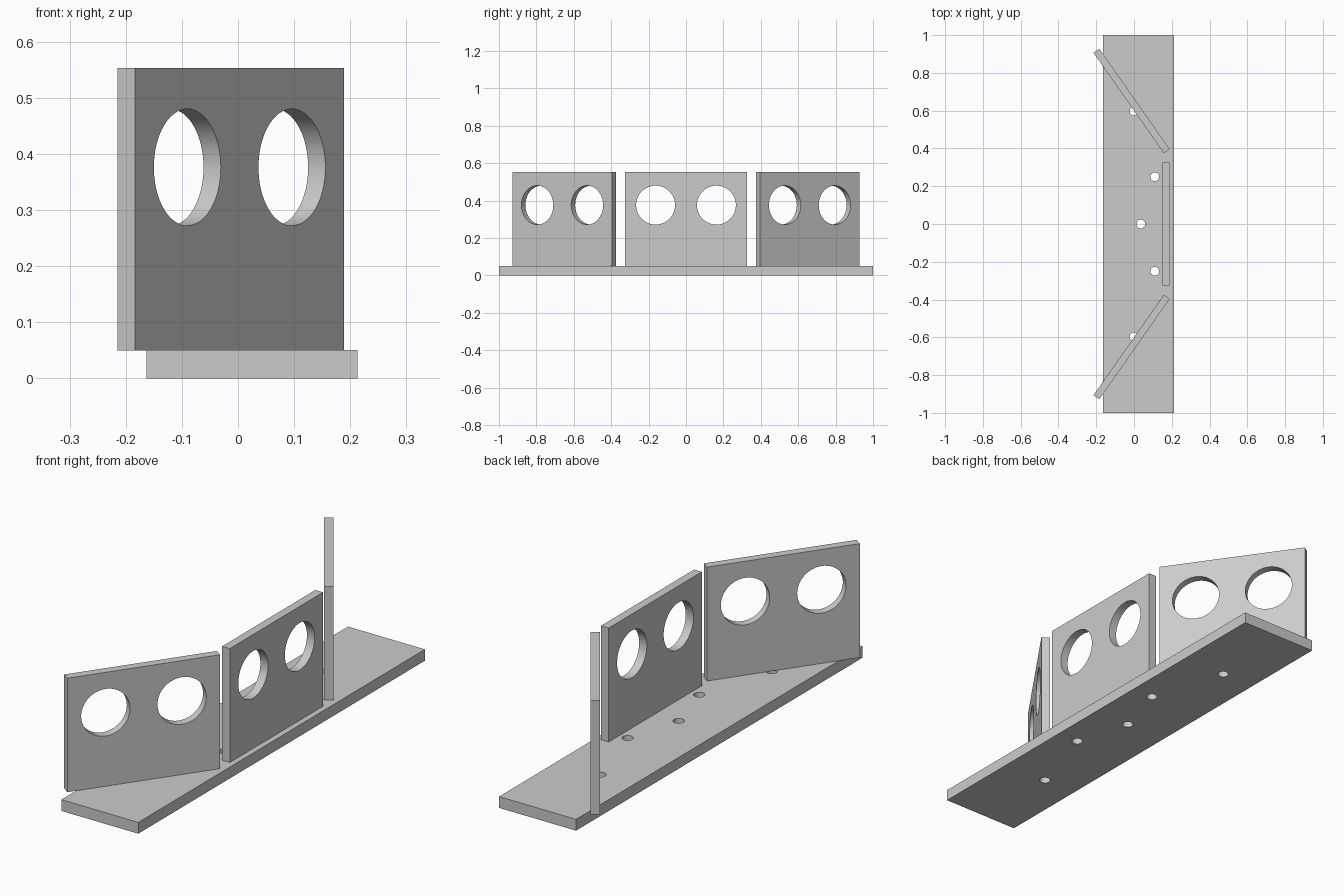
import bpy
import bmesh
from math import radians
from mathutils import Matrix, Vector

cube = bpy.data.objects.get("Cube")
if cube:
    bpy.data.objects.remove(cube, do_unlink=True)

grey = bpy.data.materials.new("light grey")
grey.use_nodes = True
colour = (0.6, 0.6, 0.6, 1)
grey.diffuse_color = colour
grey.node_tree.nodes["Principled BSDF"].inputs["Base Color"].default_value = colour


def make_object(name, bm):
    mesh = bpy.data.meshes.new(name)
    bm.to_mesh(mesh)
    bm.free()
    obj = bpy.data.objects.new(name, mesh)
    bpy.context.collection.objects.link(obj)
    return obj


def drilled_plate(name, size, location, holes, radius, axis, turn=0):
    """Box with round through-holes along one axis, turned about z."""
    bm = bmesh.new()
    bmesh.ops.create_cube(bm, size=1, matrix=Matrix.Diagonal((*size, 1)))
    plate = make_object(name, bm)
    plate.data.materials.append(grey)

    # All drills form one cutter
    bm = bmesh.new()
    aim = Matrix.Rotation(radians(90), 4, "Y") if axis == "X" else Matrix()
    for hole in holes:
        bmesh.ops.create_cone(bm, cap_ends=True, segments=64, radius1=radius,
                              radius2=radius, depth=0.2,
                              matrix=Matrix.Translation(Vector(hole)) @ aim)
    drill = make_object(name + "_drill", bm)
    drill.hide_render = True

    cut = plate.modifiers.new("holes", "BOOLEAN")
    cut.operation = "DIFFERENCE"
    cut.solver = "EXACT"
    cut.object = drill
    bpy.ops.object.select_all(action="DESELECT")
    bpy.context.view_layer.objects.active = plate
    plate.select_set(True)
    bpy.ops.object.modifier_apply(modifier=cut.name)
    bpy.data.objects.remove(drill, do_unlink=True)
    bpy.ops.object.shade_smooth_by_angle(angle=radians(30))

    plate.location = location
    plate.rotation_euler.z = radians(turn)
    return plate


# Base board with five screw holes
base_x, base_t = 0.025, 0.05
screws = [(0.036, 0), (0.11, 0.25), (0.11, -0.25), (0, 0.597), (0, -0.597)]
drilled_plate("base_board", (0.376, 2, base_t), (base_x, 0, base_t / 2),
              [(x - base_x, y, 0) for x, y in screws], 0.023, "Z")

# Three upright panels, each with two round openings
panel_size = (0.0376, 0.65, 0.503)
panel_z = base_t + panel_size[2] / 2
openings = [(0, y, 0.376 - panel_z) for y in (-0.1625, 0.1625)]
for name, x, y, turn in (("middle_panel", 0.169, 0, 0),
                         ("front_panel", -0.0125, -0.651, -35),
                         ("back_panel", -0.0125, 0.651, 35)):
    drilled_plate(name, panel_size, (x, y, panel_z), openings, 0.104, "X", turn)
